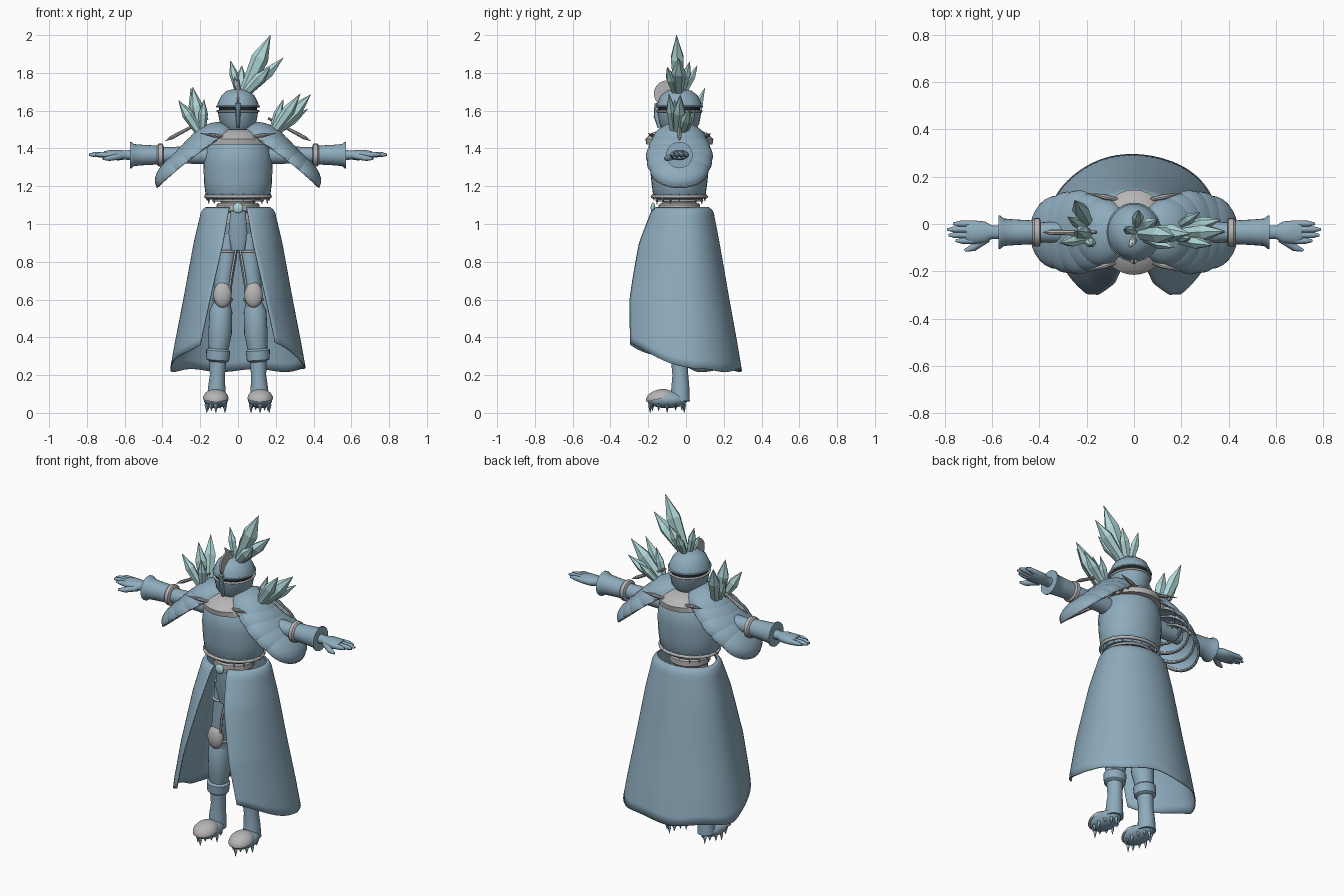
import bpy, bmesh, random
from math import sin, cos, pi, asin, tau
from mathutils import Vector, Matrix

random.seed(4)
if "Cube" in bpy.data.objects:
    bpy.data.objects.remove(bpy.data.objects["Cube"])


def material(name, rgb):
    m = bpy.data.materials.new(name)
    m.use_nodes = True
    m.diffuse_color = (*rgb, 1)
    m.node_tree.nodes["Principled BSDF"].inputs["Base Color"].default_value = (*rgb, 1)
    return m


BLUE = material("steel blue", (0.27, 0.41, 0.51))
GREY = material("pale grey", (0.47, 0.46, 0.46))
ICE = material("ice crystal", (0.43, 0.68, 0.68))
DARK = material("dark slot", (0.02, 0.025, 0.03))
CY = -0.035  # body axis in y


def finish(bm, name, mat, smooth=True):
    bmesh.ops.recalc_face_normals(bm, faces=bm.faces)
    me = bpy.data.meshes.new(name)
    bm.to_mesh(me)
    bm.free()
    me.materials.append(mat)
    if smooth:
        me.shade_smooth()
        me.set_sharp_from_angle(angle=0.7)
    ob = bpy.data.objects.new(name, me)
    bpy.context.collection.objects.link(ob)
    return ob


def loft(name, rings, mat, n=24, smooth=True):
    """Skin elliptical rings (centre, radius a, radius b) along a line."""
    bm = bmesh.new()
    d = (Vector(rings[-1][0]) - Vector(rings[0][0])).normalized()
    ref = Vector((1, 0, 0)) if abs(d.z) > 0.7 else Vector((0, 1, 0))
    u = (ref - d * ref.dot(d)).normalized()
    v = d.cross(u)
    loops = []
    for c, a, b in rings:
        loops.append([bm.verts.new(Vector(c) + u * a * cos(tau * k / n) + v * b * sin(tau * k / n))
                      for k in range(n)])
    for p, q in zip(loops, loops[1:]):
        for k in range(n):
            bm.faces.new((p[k], p[(k + 1) % n], q[(k + 1) % n], q[k]))
    bm.faces.new(loops[0])
    bm.faces.new(loops[-1])
    return finish(bm, name, mat, smooth)


def upright(name, profile, mat, x=0, y=CY, n=32):
    return loft(name, [((x, y, z), a, b) for z, a, b in profile], mat, n)


def limb(name, s, profile, mat, y=CY, z=1.365):
    return loft(name, [((s * x, y, z), a, b) for x, a, b in profile], mat)


def spike(name, base, tip, r, mat, n=6, waist=0.62):
    """Shard that widens, then ends in a point."""
    b, t = Vector(base), Vector(tip)
    return loft(name, [(b, r * .6, r * .55), (b.lerp(t, waist), r, r * .85), (t, .001, .001)], mat, n, False)


def ball(name, c, size, mat, cut=False, tilt=None):
    bm = bmesh.new()
    bmesh.ops.create_uvsphere(bm, u_segments=28, v_segments=16, radius=1)
    if cut:
        bmesh.ops.bisect_plane(bm, geom=bm.verts[:] + bm.edges[:] + bm.faces[:],
                               plane_co=(0, 0, 0), plane_no=(0, 0, -1), clear_outer=True)
    m = Matrix.Translation(c) @ (tilt or Matrix()) @ Matrix.Diagonal((*size, 1))
    bm.transform(m)
    return finish(bm, name, mat)


def pipe(name, pts, r, mat, cyclic=False):
    cu = bpy.data.curves.new(name, "CURVE")
    cu.dimensions = "3D"
    cu.bevel_depth, cu.bevel_resolution, cu.use_fill_caps = r, 2, True
    sp = cu.splines.new("POLY")
    sp.points.add(len(pts) - 1)
    for p, q in zip(sp.points, pts):
        p.co = (*q, 1)
    sp.use_cyclic_u = cyclic
    sp.use_smooth = True
    cu.materials.append(mat)
    ob = bpy.data.objects.new(name, cu)
    bpy.context.collection.objects.link(ob)


def hoop(name, c, a, b, r, mat, m=None):
    """Elliptical ring in the xy plane of matrix m."""
    m = m or Matrix()
    pipe(name, [Vector(c) + m @ Vector((a * cos(tau * k / 32), b * sin(tau * k / 32), 0))
                for k in range(32)], r, mat, True)


# Cloak: open at the front, flaring to a wavy hem
KEYS = [(1.09, .17, .12, .165, .045), (1.07, .195, .145, .19, .05), (.9, .235, .178, .265, .08),
        (.6, .29, .23, .35, .15), (.37, .335, .272, .37, .2), (.2, .365, .3, .36, .23)]


def cloak_at(z):
    for p, q in zip(KEYS, KEYS[1:]):
        if z >= q[0]:
            f = (p[0] - z) / (p[0] - q[0])
            return [i + (j - i) * f for i, j in zip(p, q)]
    return KEYS[-1]


bm = bmesh.new()
COLS, ROWS = 72, 24
grid = []
for r in range(ROWS + 1):
    row = []
    for c in range(COLS + 1):
        w = 2 * c / COLS - 1
        hem = .225 + .14 * max(0, abs(w) - .55) ** 1.2 / .38 + .008 * sin(w * 15)
        t = (r / ROWS) ** 1.3
        z, rx, back, front, edge = cloak_at(1.09 + (hem - 1.09) * t)
        a = w * (pi - asin(edge / rx))
        row.append(bm.verts.new((rx * sin(a), cos(a) * (back if cos(a) > 0 else front), z)))
    grid.append(row)
for p, q in zip(grid, grid[1:]):
    for c in range(COLS):
        bm.faces.new((p[c], p[c + 1], q[c + 1], q[c]))
cloak = finish(bm, "cloak", BLUE)
cloak.modifiers.new("thickness", "SOLIDIFY").thickness = .006

# Torso, waist and collar
upright("torso", [(1.13, .15, .125), (1.16, .172, .14), (1.22, .18, .148), (1.32, .183, .158),
                  (1.4, .17, .155), (1.47, .12, .11)], BLUE)
upright("waist", [(1.0, .1, .09), (1.07, .1, .09), (1.1, .085, .08), (1.15, .11, .1)], GREY)
upright("belt", [(1.06, .105, .1), (1.07, .115, .11), (1.1, .115, .11), (1.11, .105, .1)], GREY)
upright("collar", [(1.42, .165, .175), (1.45, .155, .18), (1.48, .12, .15), (1.5, .09, .1)], GREY)
upright("neck", [(1.46, .07, .07), (1.54, .07, .07)], BLUE)
hoop("torso_trim", (0, CY, 1.145), .17, .143, .009, GREY)
hoop("lower_trim", (0, CY, 1.125), .13, .12, .007, GREY)
loft("buckle_frame", [((0, -.14, 1.085), .04, .04), ((0, -.175, 1.085), .036, .036)], GREY)
ball("buckle_gem", (0, -.175, 1.085), (.028, .012, .028), ICE)
upright("hips", [(.86, .05, .05), (.93, .1, .075), (1.06, .1, .085)], BLUE)
loft("loincloth", [((0, -.125, .86), .035, .012), ((0, -.14, .95), .05, .016),
                   ((0, -.15, 1.07), .04, .016)], BLUE, 12)

# Broken fringe along the lower edge of the torso
for k in range(18):
    a = tau * k / 18
    p = Vector((.165 * cos(a), CY + .137 * sin(a), 1.16))
    spike("torso_shard", p, p - Vector((0, 0, random.uniform(.03, .06))), .012, BLUE, 4, .2)

# Helmet with eye slot, nose ridge and round crest
upright("helmet_lower", [(1.5, .07, .085), (1.53, .095, .105), (1.6, .108, .118)], BLUE)
upright("eye_slot", [(1.595, .1, .11), (1.63, .1, .11)], DARK)
upright("helmet_dome", [(1.62, .112, .12), (1.64, .107, .116), (1.68, .088, .098),
                        (1.705, .06, .065), (1.718, .01, .01)], BLUE)
hoop("slot_rim_lower", (0, CY, 1.597), .108, .117, .006, GREY)
hoop("slot_rim_upper", (0, CY, 1.622), .111, .12, .005, BLUE)
loft("nose_ridge", [((0, -.14, 1.51), .008, .01), ((0, -.155, 1.57), .012, .016),
                    ((0, -.155, 1.64), .014, .012)], BLUE, 8)
loft("crest", [((-.005, -.1, 1.69), .07, .07), ((.005, -.1, 1.69), .07, .07)], GREY, 32)

# Head crystals
for tip, r in (((.172, -.05, 2.0), .046), ((.24, -.04, 1.88), .038), ((.17, -.1, 1.83), .032),
               ((-.04, -.02, 1.865), .024), ((.02, .06, 1.84), .026), ((.1, .02, 1.86), .03),
               ((-.02, -.1, 1.78), .018)):
    spike("head_crystal", (.01 + tip[0] * .1, -.03 + tip[1] * .2, 1.68), tip, r, ICE)

# Shoulder crystals, different on each side
for tip, r in (((-.24, -.03, 1.725), .036), ((-.315, -.08, 1.655), .03), ((-.18, -.09, 1.66), .025),
               ((-.25, .1, 1.72), .036), ((-.28, .03, 1.63), .025)):
    spike("right_shoulder_crystal", (-.19, CY + tip[1] * .3, 1.46), tip, r, ICE)
for tip, r in (((.385, -.03, 1.685), .04), ((.33, -.09, 1.69), .032), ((.24, -.06, 1.66), .025),
               ((.37, .02, 1.61), .03), ((.28, .05, 1.6), .024)):
    spike("left_shoulder_crystal", (.17, CY + tip[1] * .3, 1.46), tip, r, ICE)

for s, side in ((1, "left_"), (-1, "right_")):
    # Layered shoulder plates with grey rims
    for i, half in enumerate((.145, .165, .178, .172, .155)):
        t = i / 4
        c = Vector((s * (.145 + .18 * t), CY, 1.435 - .145 * t))
        tilt = Matrix.Rotation(s * (.5 + .22 * t), 4, "Y")
        plate = ball(side + "shoulder_plate", c, (.14, half, .092 - .02 * t), BLUE, True, tilt)
        plate.modifiers.new("thickness", "SOLIDIFY").thickness = .008
        hoop(side + "plate_rim", c, .135, half - .006, .006, GREY, tilt)
    spike(side + "shoulder_rod", (s * .16, CY, 1.56), (s * .385, CY, 1.44), .012, GREY, 8, .85)
    for y in (-.2, .13):
        spike(side + "collar_horn", (s * .07, y * .8, 1.46), (s * .2, y, 1.48), .012, GREY, 8, .4)

    # Arm, gauntlet and hand
    limb(side + "upper_arm", s, [(.13, .05, .05), (.25, .046, .046), (.4, .042, .042)], BLUE)
    limb(side + "arm_ring", s, [(.395, .052, .052), (.4, .06, .06), (.42, .06, .06), (.428, .052, .052)], GREY)
    limb(side + "gauntlet", s, [(.425, .05, .05), (.5, .054, .054), (.55, .058, .058),
                                (.565, .07, .07), (.572, .07, .07), (.572, .045, .045)], BLUE)
    limb(side + "palm", s, [(.56, .03, .028), (.6, .028, .024), (.63, .046, .028),
                            (.68, .05, .026), (.71, .044, .02)], BLUE)
    for k, reach in enumerate((.755, .785, .79, .765)):
        y = CY - .036 + .024 * k
        loft(side + "finger", [((s * .68, y, 1.365), .014, .016), ((s * (reach - .03), y, 1.368), .013, .014),
                               ((s * reach, y, 1.366), .005, .006)], BLUE, 10)
    loft(side + "thumb", [((s * .62, -.06, 1.36), .018, .018), ((s * .68, -.1, 1.348), .016, .015),
                          ((s * .715, -.112, 1.345), .006, .006)], BLUE, 10)

    # Leg: thigh, straps, kneecap, greave
    loft(side + "thigh", [((s * .055, -.045, .95), .055, .06), ((s * .06, -.05, .83), .054, .058),
                          ((s * .078, -.055, .68), .047, .052), ((s * .082, -.05, .56), .045, .05)], BLUE)
    hoop(side + "thigh_band", (s * .06, -.05, .855), .056, .06, .007, GREY)
    pipe(side + "thigh_strap", [(s * .012, -.1, .86), (s * .03, -.11, .76), (s * .045, -.1, .66)], .006, GREY)
    ball(side + "kneecap", (s * .082, -.095, .625), (.048, .03, .068), GREY)
    hoop(side + "knee_band", (s * .082, -.05, .6), .05, .053, .007, GREY)
    loft(side + "greave", [((s * .085, -.045, .58), .045, .045), ((s * .09, -.045, .54), .06, .06),
                           ((s * .095, -.04, .42), .062, .062), ((s * .103, -.035, .34), .052, .052),
                           ((s * .105, -.035, .33), .064, .062), ((s * .107, -.035, .28), .06, .058),
                           ((s * .107, -.035, .27), .046, .045)], BLUE)
    loft(side + "ankle", [((s * .115, -.03, .06), .05, .05), ((s * .113, -.03, .13), .046, .048),
                          ((s * .109, -.03, .2), .04, .042), ((s * .107, -.035, .29), .046, .045)], BLUE)

    # Boot with grey toe cap and icicle claws
    ball(side + "boot", (s * .117, -.1, .07), (.064, .108, .045), BLUE)
    ball(side + "toe_cap", (s * .118, -.135, .075), (.068, .078, .05), GREY, True,
         Matrix.Rotation(.2, 4, "X"))
    for k in range(12):
        a = tau * k / 12
        p = Vector((s * .117 + .048 * cos(a), -.1 + .09 * sin(a), .06))
        low = 0 if k % 3 == 0 else random.uniform(.008, .03)
        spike(side + "claw", p, (p.x, p.y, low), .012, BLUE, 4, .35)
